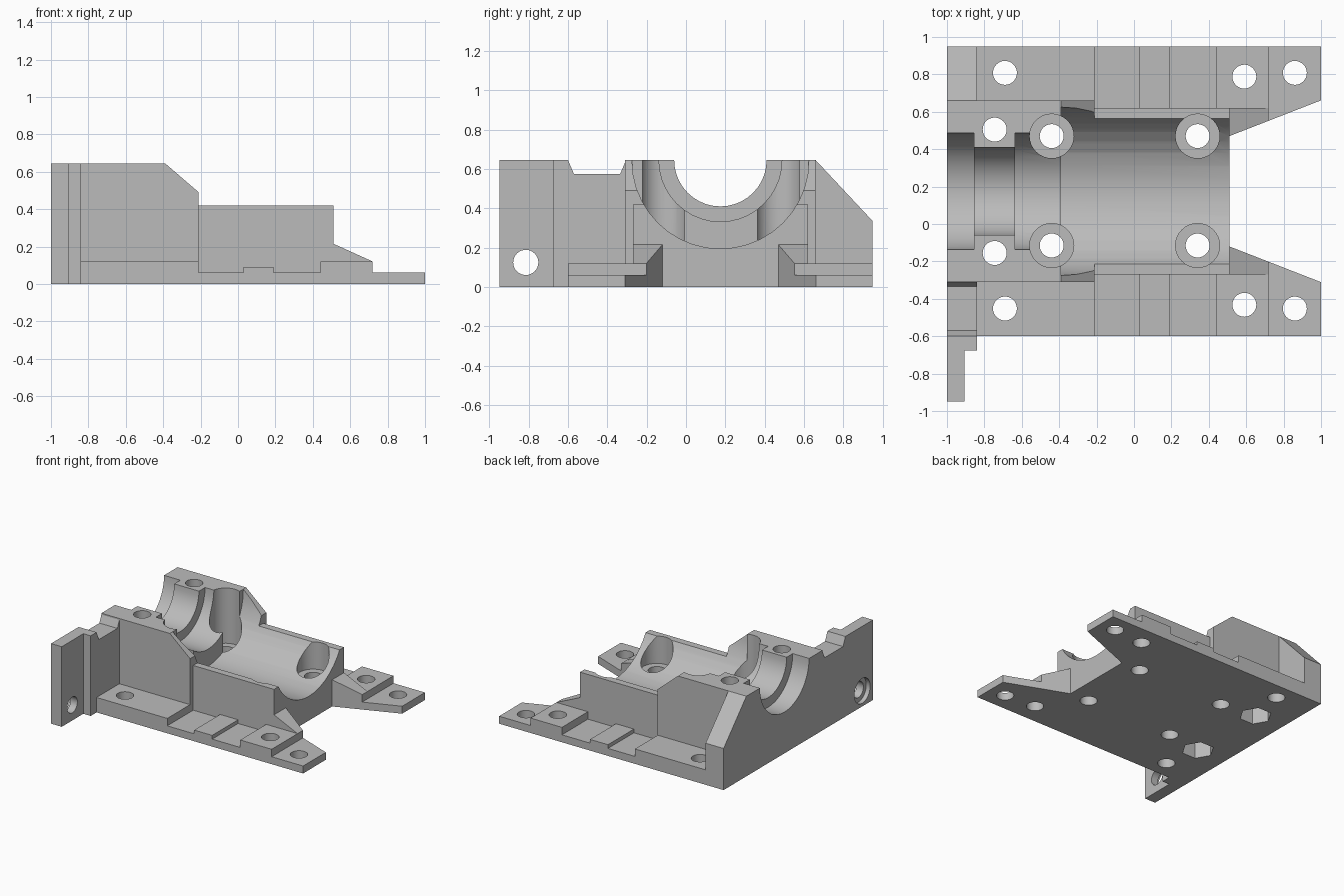
import bpy, bmesh, math
from mathutils import Vector

cube = bpy.data.objects.get("Cube")
if cube:
    bpy.data.objects.remove(cube, do_unlink=True)

grey = bpy.data.materials.new("plain grey")
grey.use_nodes = True
COLOUR = (0.5, 0.5, 0.5, 1)
grey.diffuse_color = COLOUR
grey.node_tree.nodes["Principled BSDF"].inputs["Base Color"].default_value = COLOUR


def prism(name, outline, axis, lo, hi):
    """Extrude a 2D outline along an axis from lo to hi."""
    place = {"x": lambda a, b, h: (h, a, b),
             "y": lambda a, b, h: (a, h, b),
             "z": lambda a, b, h: (a, b, h)}[axis]
    bm = bmesh.new()
    face = bm.faces.new([bm.verts.new(place(a, b, lo)) for a, b in outline])
    moved = bmesh.ops.extrude_face_region(bm, geom=[face])["geom"]
    verts = [v for v in moved if isinstance(v, bmesh.types.BMVert)]
    bmesh.ops.translate(bm, verts=verts, vec=Vector(place(0, 0, hi - lo)))
    bmesh.ops.recalc_face_normals(bm, faces=bm.faces)
    mesh = bpy.data.meshes.new(name)
    bm.to_mesh(mesh)
    bm.free()
    mesh.materials.append(grey)
    obj = bpy.data.objects.new(name, mesh)
    bpy.context.collection.objects.link(obj)
    return obj


def rect(a0, b0, a1, b1):
    return [(a0, b0), (a1, b0), (a1, b1), (a0, b1)]


def circle(a, b, r, n=32):
    step = math.tau / n
    return [(a + r * math.cos(i * step), b + r * math.sin(i * step)) for i in range(n)]


def combine(target, other, operation):
    """Apply an exact boolean and remove the helper."""
    other.hide_render = True
    mod = target.modifiers.new(other.name, "BOOLEAN")
    mod.operation, mod.solver, mod.object = operation, "EXACT", other
    bpy.context.view_layer.objects.active = target
    bpy.ops.object.modifier_apply(modifier=mod.name)
    bpy.data.objects.remove(other, do_unlink=True)


AXIS_Y, TOP = 0.175, 0.645

# Stepped base plate
housing = prism("bearing_housing", [
    (-1, 0), (1, 0), (1, .06), (.72, .06), (.72, .12), (.44, .12), (.44, .06),
    (.19, .06), (.19, .09), (.03, .09), (.03, .06), (-.21, .06), (-.21, .12),
    (-1, .12)], "y", -.6, .95)

solids = [
    # Low cradle, tall block with chamfered end, and front gussets
    prism("cradle", rect(-.4, 0, .51, .42), "y", -.27, .62),
    prism("tall_block", [(-1, 0), (-.21, 0), (-.21, .49), (-.39, TOP), (-1, TOP)],
          "y", -.31, .66),
    prism("gusset", [(.4, 0), (.72, 0), (.72, .12), (.51, .215), (.4, .215)],
          "y", -.27, .62),
    # End wall with notch and sloped shoulder, and its side flange
    prism("end_wall", [(-.675, 0), (.95, 0), (.95, .335), (.66, TOP), (-.305, TOP),
                       (-.335, .575), (-.57, .575), (-.6, TOP), (-.675, TOP)],
          "x", -1, -.84),
    prism("side_flange", rect(-.95, 0, -.62, TOP), "x", -1, -.905),
]
for part in solids:
    combine(housing, part, "UNION")

# Tapered opening between the front feet
cutters = [prism("front_gap", [(.51, -.12), (1.1, -.35), (1.1, .7), (.51, .47)],
                 "z", -.1, .4)]

# Stepped bore along x
for r, lo, hi in [(.45, -.39, .6), (.3125, -1.1, -.855),
                  (.235, -1.1, -.3), (.3125, -.635, -.3)]:
    cutters.append(prism("bore", circle(AXIS_Y, TOP, r, 40), "x", lo, hi))

# Counterbored bolt holes in the cradle
for x in (-.44, .34):
    for y in (AXIS_Y - .29, AXIS_Y + .295):
        cutters.append(prism("counterbore", circle(x, y, .118), "z", .2, .8))
        cutters.append(prism("bolt_hole", circle(x, y, .064), "z", -.1, .3))

# Mounting holes in the feet
for x, reach in ((-.69, .63), (.59, .61), (.86, .63)):
    for side in (-1, 1):
        cutters.append(prism("foot_hole", circle(x, AXIS_Y + side * reach + .003, .064),
                             "z", -.1, .4))

# Clamp holes with hexagonal nut pockets underneath
for side in (-1, 1):
    y = AXIS_Y + side * .33
    cutters.append(prism("clamp_hole", circle(-.745, y, .064), "z", -.1, .8))
    cutters.append(prism("nut_pocket", circle(-.745, y, .12, 6), "z", -.1, .25))

# Flange hole with a shallow recess on the outer face
cutters.append(prism("flange_hole", circle(-.815, .125, .064), "x", -1.1, -.8))
cutters.append(prism("flange_recess", circle(-.815, .125, .1), "x", -1.1, -.965))

for part in cutters:
    combine(housing, part, "DIFFERENCE")

# Smooth bores, crisp edges
bpy.ops.object.select_all(action="DESELECT")
housing.select_set(True)
bpy.context.view_layer.objects.active = housing
bpy.ops.object.shade_smooth_by_angle(angle=math.radians(20))
